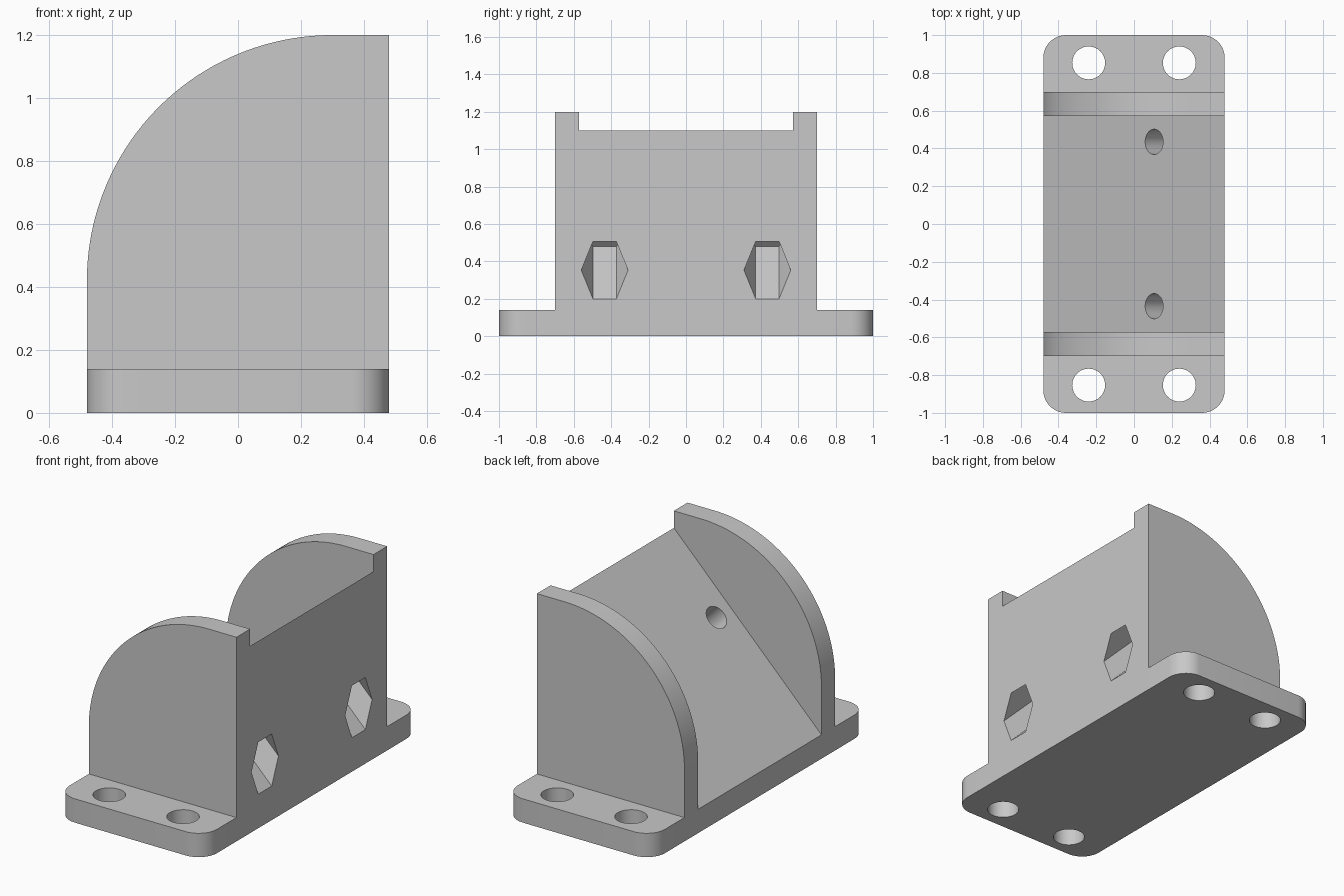
import bpy
import bmesh
from math import cos, sin, pi, sqrt, radians
from mathutils import Matrix, Vector

cube = bpy.data.objects.get("Cube")
if cube:
    bpy.data.objects.remove(cube, do_unlink=True)

grey = bpy.data.materials.new("light grey plastic")
grey.use_nodes = True
COLOUR = (0.58, 0.58, 0.58, 1)
grey.diffuse_color = COLOUR
grey.node_tree.nodes["Principled BSDF"].inputs["Base Color"].default_value = COLOUR

# Main sizes
HALF_W, HALF_L = 0.48, 1.0
BASE_H, TOP = 0.14, 1.2
BODY_Y, INNER_Y = 0.70, 0.573
ARC_R, CORNER_R = 0.78, 0.12
NUT_Y, NUT_Z, NUT_R, BOLT_R = 0.435, 0.353, 0.125, 0.067
UPRIGHT = Matrix.Rotation(radians(90), 4, "X")


def arc(cx, cy, r, start, end, n):
    angles = [radians(start + (end - start) * i / n) for i in range(n + 1)]
    return [(cx + r * cos(a), cy + r * sin(a)) for a in angles]


def prism(name, points, low, high, matrix=Matrix()):
    """Extrude a flat outline from low to high along local z."""
    bm = bmesh.new()
    face = bm.faces.new([bm.verts.new((x, y, low)) for x, y in points])
    grown = bmesh.ops.extrude_face_region(bm, geom=[face])["geom"]
    verts = [v for v in grown if isinstance(v, bmesh.types.BMVert)]
    bmesh.ops.translate(bm, verts=verts, vec=(0, 0, high - low))
    bmesh.ops.recalc_face_normals(bm, faces=bm.faces)
    bm.transform(matrix)
    mesh = bpy.data.meshes.new(name)
    bm.to_mesh(mesh)
    bm.free()
    mesh.materials.append(grey)
    obj = bpy.data.objects.new(name, mesh)
    bpy.context.collection.objects.link(obj)
    return obj


def combine(target, tool, operation):
    """Apply one boolean and discard the tool."""
    tool.hide_render = True
    mod = target.modifiers.new(operation.title(), "BOOLEAN")
    mod.operation, mod.solver, mod.object = operation, "EXACT", tool
    bpy.context.view_layer.update()
    bpy.context.view_layer.objects.active = target
    bpy.ops.object.modifier_apply(modifier=mod.name)
    bpy.data.objects.remove(tool, do_unlink=True)


# Body with a quarter-round back edge
outline = [(-HALF_W, 0), (HALF_W, 0), (HALF_W, TOP)]
outline += arc(ARC_R - HALF_W, TOP - ARC_R, ARC_R, 90, 180, 48)
bracket = prism("angled_bracket", outline, -BODY_Y, BODY_Y, UPRIGHT)

# Sloped trough between the side walls
e = 0.3
trough = [(-HALF_W - e, BASE_H - e), (HALF_W + e, BASE_H + 2 * HALF_W + e),
          (HALF_W + e, 2), (-HALF_W - e, 2)]
combine(bracket, prism("trough_cutter", trough, -INNER_Y, INNER_Y, UPRIGHT), "DIFFERENCE")

# Base plate with rounded corners
corners = []
for i, (sx, sy) in enumerate([(1, 1), (-1, 1), (-1, -1), (1, -1)]):
    corners += arc(sx * (HALF_W - CORNER_R), sy * (HALF_L - CORNER_R),
                   CORNER_R, 90 * i, 90 * i + 90, 12)
combine(bracket, prism("base_plate", corners, 0, BASE_H), "UNION")

# Mounting holes in the base flanges
for sx in (-1, 1):
    for sy in (-1, 1):
        circle = arc(sx * 0.24, sy * 0.853, 0.087, 0, 360, 48)[:-1]
        combine(bracket, prism("mount_hole", circle, -0.1, BASE_H + 0.1), "DIFFERENCE")

# Bolt bores square to the slope, with hexagonal nut pockets
pocket_end = 0.28 * sqrt(2) - NUT_R * sqrt(3) / 2
for sy in (-1, 1):
    place = (Matrix.Translation(Vector((HALF_W, sy * NUT_Y, NUT_Z)))
             @ Matrix.Rotation(radians(-45), 4, "Y"))
    hexagon = arc(0, 0, NUT_R, 30, 390, 6)[:-1]
    combine(bracket, prism("nut_pocket", hexagon, -0.3, pocket_end, place), "DIFFERENCE")
    circle = arc(0, 0, BOLT_R, 0, 360, 48)[:-1]
    combine(bracket, prism("bolt_bore", circle, pocket_end - 0.05, 0.8, place), "DIFFERENCE")

# Smooth curved walls, crisp edges
bpy.ops.object.select_all(action="DESELECT")
bracket.select_set(True)
bpy.context.view_layer.objects.active = bracket
bpy.ops.object.shade_smooth_by_angle(angle=radians(30))
